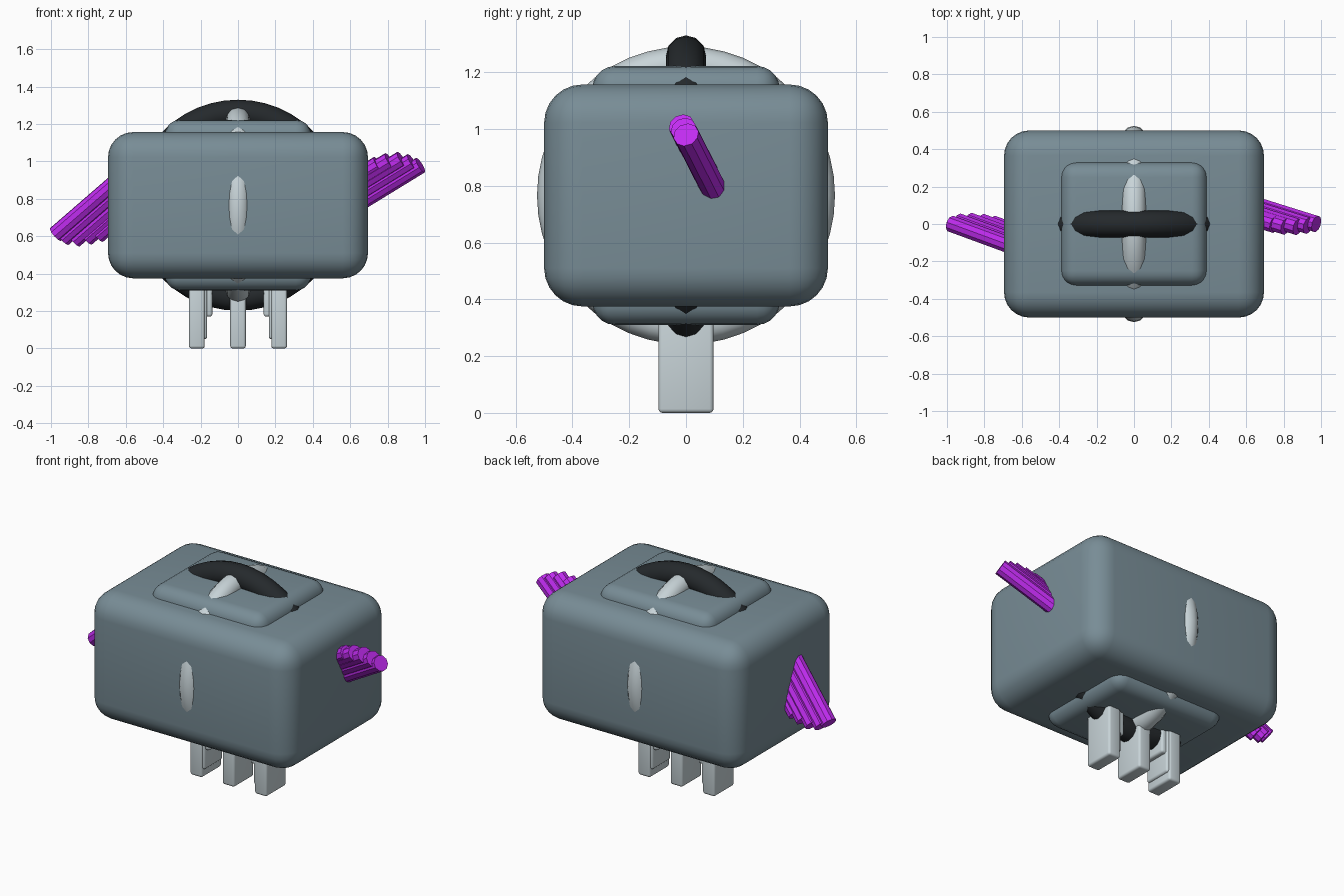
import bpy, math
from mathutils import Vector

if "Cube" in bpy.data.objects:
    bpy.data.objects.remove(bpy.data.objects["Cube"])

CZ = 0.766  # height of the body centre


def material(name, rgb):
    m = bpy.data.materials.new(name)
    m.diffuse_color = (*rgb, 1)
    m.use_nodes = True
    m.node_tree.nodes["Principled BSDF"].inputs["Base Color"].default_value = m.diffuse_color
    return m


SLATE = material("slate", (0.188, 0.265, 0.305))
PALE = material("pale", (0.58, 0.66, 0.69))
BLACK = material("black", (0.018, 0.022, 0.025))
PURPLE = material("purple", (0.53, 0.025, 0.87))


def finish(name, mat):
    ob = bpy.context.object
    ob.name = name
    ob.data.materials.append(mat)
    bpy.ops.object.shade_smooth_by_angle(angle=math.radians(35))
    return ob


def box(name, lo, hi, bevel, segments, mat):
    lo, hi = Vector(lo), Vector(hi)
    bpy.ops.mesh.primitive_cube_add(size=1, location=(lo + hi) / 2)
    ob = bpy.context.object
    ob.scale = hi - lo
    bpy.ops.object.transform_apply(location=False, rotation=False, scale=True)
    mod = ob.modifiers.new("round", 'BEVEL')
    mod.width = bevel
    mod.segments = segments
    bpy.ops.object.modifier_apply(modifier="round")
    return finish(name, mat)


def ring(name, major, minor, rot, mat):
    bpy.ops.mesh.primitive_torus_add(major_segments=48, minor_segments=12,
                                     major_radius=major, minor_radius=minor,
                                     location=(0, 0, CZ), rotation=rot)
    return finish(name, mat)


def rod(name, tip, direction, length):
    d = Vector(direction).normalized()
    bpy.ops.mesh.primitive_cylinder_add(vertices=10, radius=0.046, depth=length,
                                        location=Vector(tip) + d * length / 2)
    bpy.context.object.rotation_euler = d.to_track_quat('Z', 'Y').to_euler()
    return finish(name, PURPLE)


# Body and the taller core showing through its top and bottom
box("body", (-0.695, -0.5, 0.375), (0.695, 0.5, 1.157), 0.135, 6, SLATE)
box("core", (-0.39, -0.33, 0.31), (0.39, 0.33, 1.222), 0.08, 5, SLATE)

# Two crossing rings
ring("dark_ring", 0.493, 0.071, (math.pi / 2, 0, 0), BLACK)
ring("pale_ring", 0.46, 0.065, (0, math.pi / 2, 0), PALE)

# Feet: one middle, and stepped ones on both sides
box("middle_foot", (-0.042, -0.097, 0), (0.042, 0.097, 0.36), 0.014, 3, PALE)
for side, s in (("left", -1), ("right", 1)):
    for i, (a, b, z) in enumerate(((0.178, 0.262, 0), (0.165, 0.24, 0.05), (0.137, 0.21, 0.17))):
        xs = sorted((s * a, s * b))
        w = 0.097 - 0.008 * i
        box(f"{side}_foot_{i}", (xs[0], -w, z), (xs[1], w, 0.38), 0.014, 3, PALE)

# Bundles of rods on either side
RIGHT = [(0.975, 0, 0.98), (0.93, -0.009, 1.0), (0.875, -0.016, 1.012),
         (0.81, -0.014, 1.005), (0.75, -0.004, 0.985)]
LEFT = [(-0.975, 0, 0.61), (-0.935, 0.012, 0.588), (-0.875, 0.016, 0.58),
        (-0.81, 0.01, 0.59), (-0.75, 0, 0.605)]
for i, tip in enumerate(RIGHT):
    rod(f"right_rod_{i}", tip, (-0.31, 0.097, -0.19), 0.46 - 0.03 * i)
for i, tip in enumerate(LEFT):
    rod(f"left_rod_{i}", tip, (0.3, -0.11, 0.26), 0.5 - 0.03 * i)
